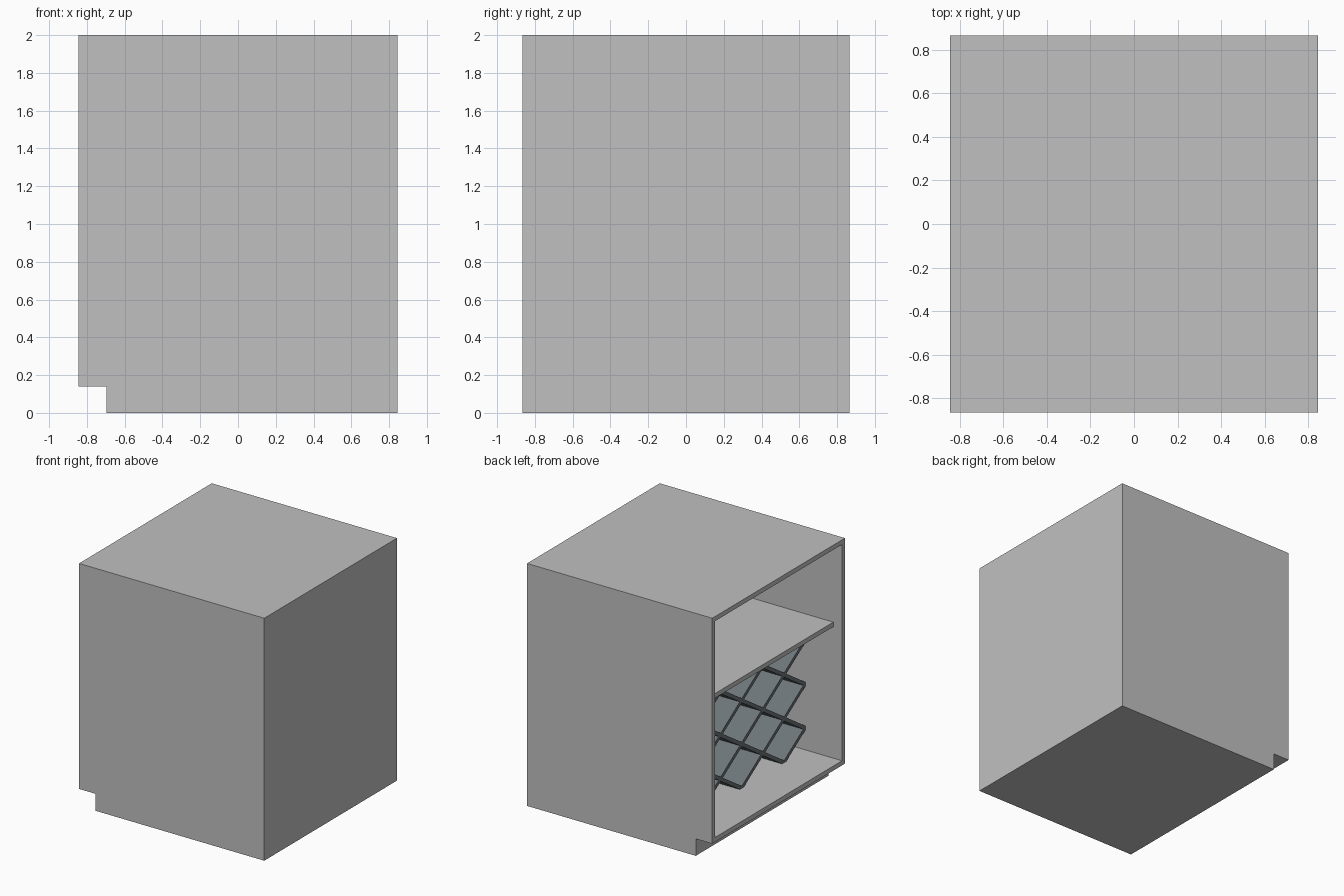
import bpy, bmesh
from mathutils import Vector

cube = bpy.data.objects.get("Cube")
if cube:
    bpy.data.objects.remove(cube, do_unlink=True)

# Overall sizes
HX, HY, H = 0.845, 0.865, 2.0
T = 0.038                      # panel thickness
KICK_X, KICK_Z = -0.695, 0.14  # toe recess
SHELF_TOP = 1.30
IN_Y = HY - T                  # inner half width
BACK_X = HX - T
FLOOR = KICK_Z + T
CEIL = SHELF_TOP - T


def material(name, rgb):
    m = bpy.data.materials.new(name)
    m.use_nodes = True
    m.diffuse_color = (*rgb, 1)
    bsdf = next(n for n in m.node_tree.nodes if n.type == 'BSDF_PRINCIPLED')
    bsdf.inputs["Base Color"].default_value = (*rgb, 1)
    return m


BODY = material("light_grey", (0.527, 0.527, 0.527))
RACK = material("slate_grey", (0.153, 0.178, 0.188))


def finish(bm, name, mat):
    bmesh.ops.recalc_face_normals(bm, faces=bm.faces)
    mesh = bpy.data.meshes.new(name)
    bm.to_mesh(mesh)
    bm.free()
    mesh.materials.append(mat)
    ob = bpy.data.objects.new(name, mesh)
    bpy.context.collection.objects.link(ob)
    return ob


def prism(points, offset):
    """Extrude a closed outline along an offset vector."""
    bm = bmesh.new()
    face = bm.faces.new([bm.verts.new(p) for p in points])
    new = bmesh.ops.extrude_face_region(bm, geom=[face])["geom"]
    verts = [v for v in new if isinstance(v, bmesh.types.BMVert)]
    bmesh.ops.translate(bm, vec=offset, verts=verts)
    return bm


def box(name, x0, x1, y0, y1, z0, z1, mat=BODY):
    outline = [(x0, y0, z0), (x1, y0, z0), (x1, y1, z0), (x0, y1, z0)]
    return finish(prism(outline, (0, 0, z1 - z0)), name, mat)


# Side panels with the toe recess cut out
profile = [(-HX, KICK_Z), (KICK_X, KICK_Z), (KICK_X, 0), (HX, 0), (HX, H), (-HX, H)]
for name, y in (("front_side_panel", -HY), ("rear_side_panel", IN_Y)):
    finish(prism([(x, y, z) for x, z in profile], (0, T, 0)), name, BODY)

# Panels between the sides
box("top_panel", -HX, HX, -IN_Y, IN_Y, H - T, H)
box("bottom_panel", -HX, HX, -IN_Y, IN_Y, KICK_Z, FLOOR)
box("plinth", KICK_X, HX, -IN_Y, IN_Y, 0, KICK_Z)
box("back_panel", BACK_X, HX, -IN_Y, IN_Y, FLOOR, H - T)
box("shelf", -HX + 0.08, BACK_X, -IN_Y, IN_Y, CEIL, SHELF_TOP)

# Diagonal rack: a three by three diamond grid below the shelf
N = 3
RACK_X = -0.51
SLAT = 0.03
step = 2 * IN_Y / N
rise = (CEIL - FLOOR) / N


def slat(name, y, sign):
    """Sloping board crossing the floor line at y, trimmed to the compartment."""
    along = Vector((0, sign * step, rise))
    across = Vector((0, -along.z, along.y)).normalized() * SLAT / 2
    mid = Vector((RACK_X, y, FLOOR))
    a, b = mid - along * 2 * N, mid + along * 2 * N
    bm = prism([a - across, b - across, b + across, a + across],
               (BACK_X - RACK_X, 0, 0))
    limits = [((0, IN_Y, 0), (0, 1, 0)), ((0, -IN_Y, 0), (0, -1, 0)),
              ((0, 0, CEIL), (0, 0, 1)), ((0, 0, FLOOR), (0, 0, -1))]
    for co, no in limits:
        cut = bmesh.ops.bisect_plane(bm, geom=bm.verts[:] + bm.edges[:] + bm.faces[:],
                                     plane_co=co, plane_no=no, clear_outer=True)
        edges = [e for e in cut["geom_cut"] if isinstance(e, bmesh.types.BMEdge)]
        if edges:
            bmesh.ops.holes_fill(bm, edges=edges)
    finish(bm, name, RACK)


for i in range(2 * N):
    start = -IN_Y + (i + 0.5) * step
    slat(f"rack_slat_down_{i + 1}", start, -1)
    slat(f"rack_slat_up_{i + 1}", -start, 1)
